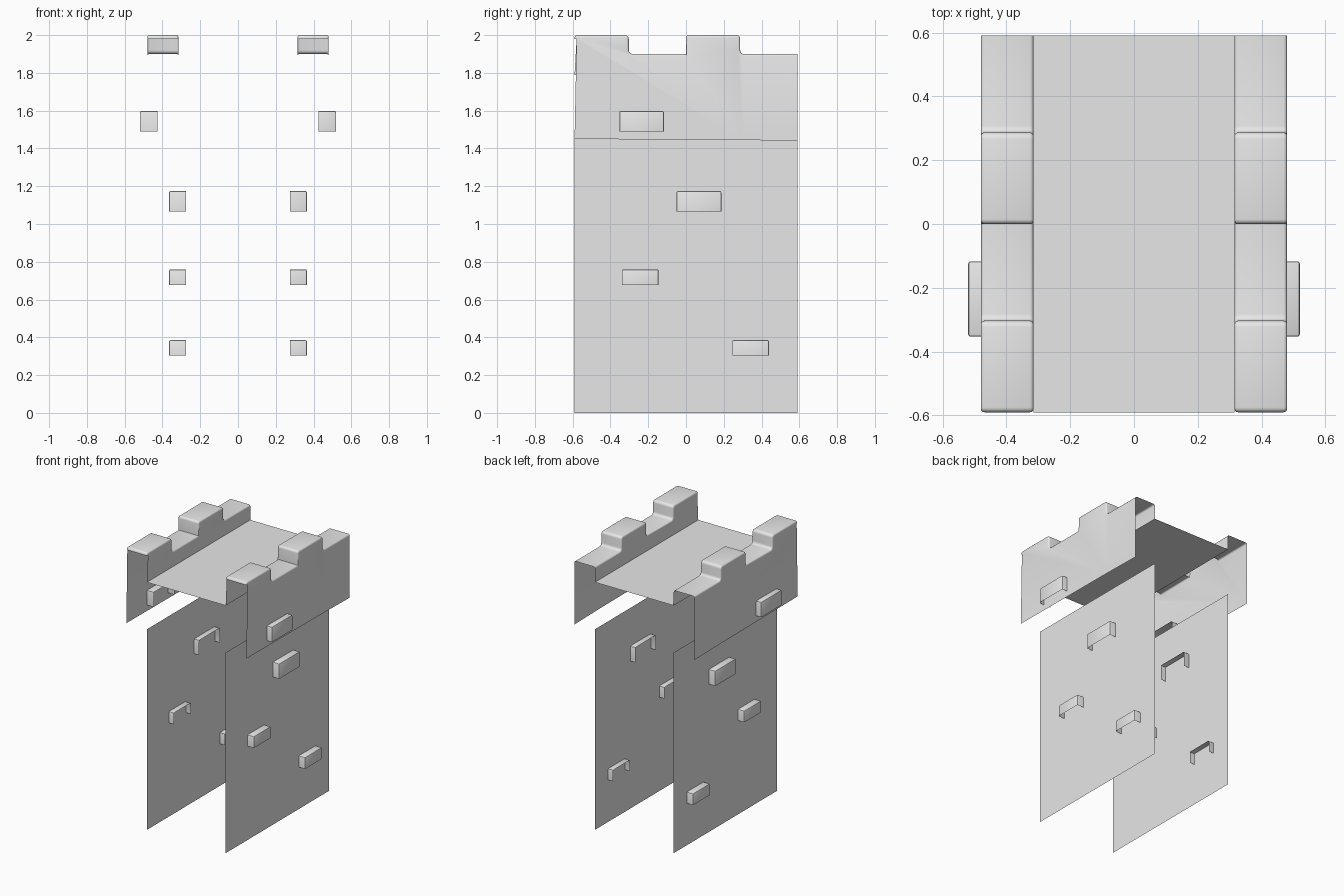
import bpy, bmesh, math
from mathutils import Vector

cube = bpy.data.objects.get("Cube")
if cube:
    bpy.data.objects.remove(cube, do_unlink=True)

stone = bpy.data.materials.new("grey_stone")
stone.use_nodes = True
GREY = (0.8, 0.8, 0.8, 1)
stone.diffuse_color = GREY
stone.node_tree.nodes["Principled BSDF"].inputs["Base Color"].default_value = GREY

HALF_DEPTH, INNER_X, OUTER_X = 0.59, 0.315, 0.48
DECK_Z, WALL_TOP = 1.79, 1.45
HIGH, LOW = 2.0, 1.9


def finish(bm, name, mirrored=True, smooth=False):
    """Turn a bmesh into a named object, optionally mirrored to the other side."""
    mesh = bpy.data.meshes.new(name)
    bm.to_mesh(mesh)
    bm.free()
    mesh.materials.append(stone)
    obj = bpy.data.objects.new(name, mesh)
    bpy.context.collection.objects.link(obj)
    if mirrored:
        mod = obj.modifiers.new("Mirror", 'MIRROR')
        mod.use_mirror_merge = False
    if smooth:
        bpy.ops.object.select_all(action='DESELECT')
        obj.select_set(True)
        bpy.context.view_layer.objects.active = obj
        bpy.ops.object.shade_smooth_by_angle(angle=math.radians(35))
    return obj


def sheet(name, points, mirrored=True):
    bm = bmesh.new()
    bm.faces.new([bm.verts.new(p) for p in points])
    finish(bm, name, mirrored)


def rounded(corners, steps=4):
    """Round each (y, z, radius) corner of an open path."""
    path = []
    for i, (y, z, r) in enumerate(corners):
        p = Vector((y, z))
        if r == 0:
            path.append(p)
            continue
        a = p + (Vector(corners[i - 1][:2]) - p).normalized() * r
        b = p + (Vector(corners[i + 1][:2]) - p).normalized() * r
        for k in range(steps + 1):
            t = math.pi / 2 * k / steps
            path.append(p + (a - p) * (1 - math.sin(t)) + (b - p) * (1 - math.cos(t)))
    return path


def inset(path, dist):
    """Shift an open path to its right-hand side, below the surface."""
    out = []
    for i, p in enumerate(path):
        t = (path[min(i + 1, len(path) - 1)] - path[max(i - 1, 0)]).normalized()
        out.append(p + Vector((t.y, -t.x)) * dist)
    return out


# Lower side walls and the walkway deck
d = HALF_DEPTH
sheet("lower_wall", [(INNER_X, -d, 0), (INNER_X, d, 0),
                     (INNER_X, d, WALL_TOP), (INNER_X, -d, WALL_TOP)])
sheet("walkway_deck", [(-INNER_X, -d, DECK_Z), (INNER_X, -d, DECK_Z),
                       (INNER_X, d, DECK_Z), (-INNER_X, d, DECK_Z)], mirrored=False)

# Battlement: stepped top with softened edges, joined to an inner and outer wall
top = rounded([(-d, HIGH - 0.02, 0), (-d, HIGH, 0.015), (-0.303, HIGH, 0.02),
               (-0.303, LOW, 0.02), (0, LOW, 0), (0, HIGH, 0.015),
               (0.287, HIGH, 0.02), (0.287, LOW, 0.02), (d, LOW, 0)])
EDGE = 0.011
bm = bmesh.new()
rows = []
for side, x in ((1, INNER_X), (-1, OUTER_X)):
    band = []
    for k in range(4):
        a = math.pi / 2 * k / 3
        line = inset(top, EDGE * (1 - math.sin(a)))
        dx = side * EDGE * (1 - math.cos(a))
        band.append([bm.verts.new((x + dx, p.x, p.y)) for p in line])
    rows += band if side == 1 else band[::-1]
for r0, r1 in zip(rows, rows[1:]):
    for i in range(len(top) - 1):
        bm.faces.new((r0[i], r1[i], r1[i + 1], r0[i + 1]))
inner_base = [bm.verts.new((INNER_X, y, DECK_Z)) for y in (d, -d)]
bm.faces.new(rows[0] + inner_base)
outer_base = [bm.verts.new((OUTER_X, y, z))
              for y, z in ((d, WALL_TOP - 0.01), (0.3, WALL_TOP - 0.005), (-d, WALL_TOP))]
bm.faces.new((rows[-1] + outer_base)[::-1])
finish(bm, "battlement", smooth=True)


def brick(name, x, y, z):
    """Raised stone block, open underneath and at the back."""
    bm = bmesh.new()
    bmesh.ops.create_cube(bm, size=1)
    for v in bm.verts:
        v.co = Vector([lo + (hi - lo) * (c + 0.5) for c, (lo, hi) in zip(v.co, (x, y, z))])
    bm.normal_update()
    bmesh.ops.delete(bm, geom=[f for f in bm.faces if f.normal.x < -0.5 or f.normal.z < -0.5],
                     context='FACES')
    bmesh.ops.bevel(bm, geom=[e for e in bm.edges if not e.is_boundary],
                    offset=0.008, segments=2, profile=0.5, affect='EDGES')
    finish(bm, name, smooth=True)


# Raised bricks on the walls
LOWER_X, UPPER_X = (0.275, 0.365), (0.425, 0.52)
brick("bottom_brick", LOWER_X, (0.245, 0.44), (0.303, 0.385))
brick("middle_brick", LOWER_X, (-0.34, -0.145), (0.678, 0.76))
brick("top_brick", LOWER_X, (-0.05, 0.187), (1.067, 1.175))
brick("battlement_brick", UPPER_X, (-0.353, -0.117), (1.49, 1.598))
